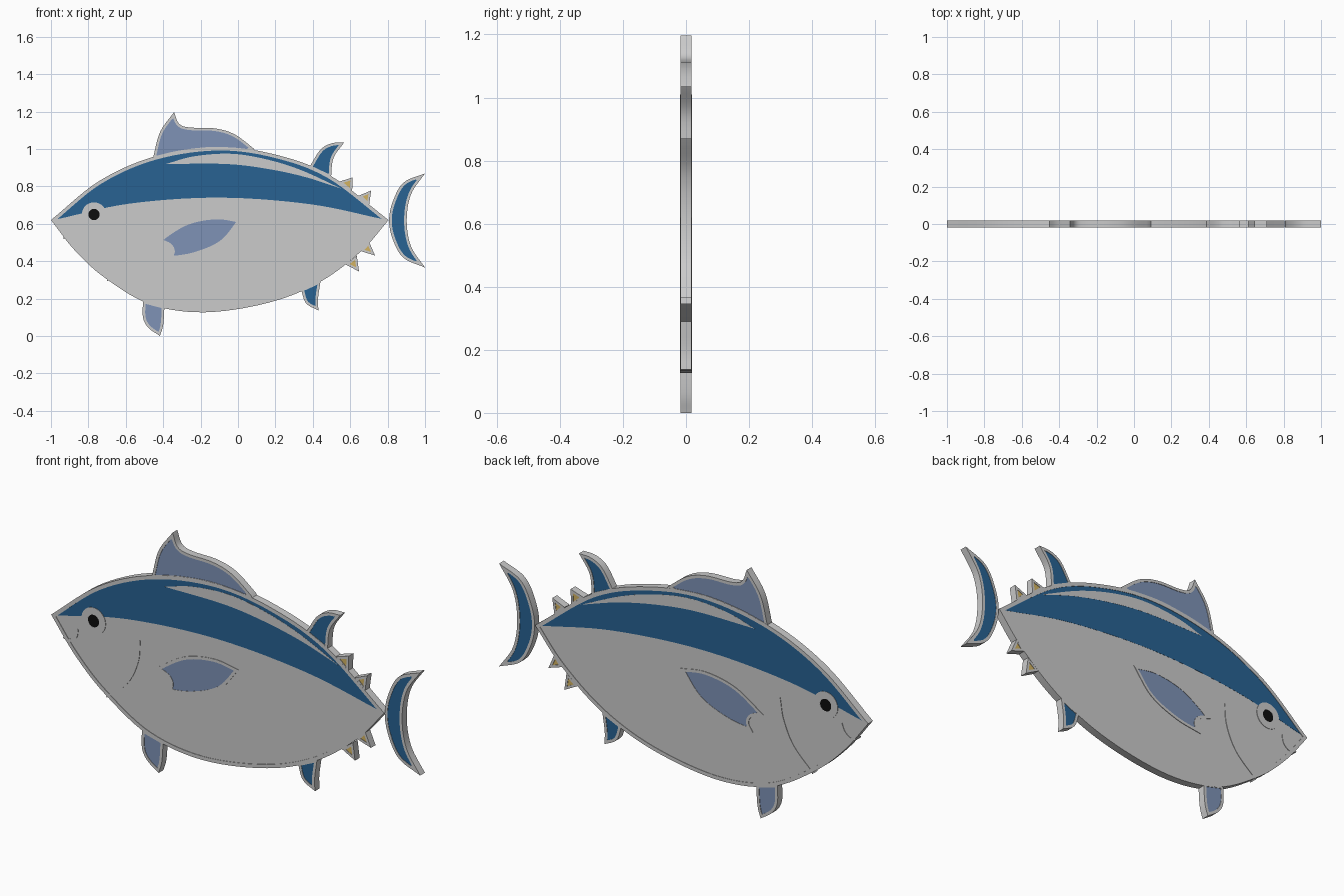
import bpy, bmesh, math
from mathutils import Vector as V
from mathutils.geometry import intersect_point_line

if "Cube" in bpy.data.objects:
    bpy.data.objects.remove(bpy.data.objects["Cube"])

T = 0.0185       # half thickness at the raised rims
FACE = 0.016     # half thickness of the recessed faces


def material(name, rgb):
    m = bpy.data.materials.new(name)
    m.diffuse_color = (*rgb, 1)
    m.use_nodes = True
    m.node_tree.nodes["Principled BSDF"].inputs["Base Color"].default_value = m.diffuse_color
    return m


BLUE = material("deep_blue", (0.021, 0.122, 0.29))
PALE = material("pale_blue", (0.21, 0.29, 0.47))
GOLD = material("gold", (0.65, 0.45, 0.12))
BLACK = material("black", (0.004, 0.004, 0.004))


def run(pts, n=7):
    """Smooth open curve through a few points."""
    p = [V(q) for q in pts]
    p = [2 * p[0] - p[1]] + p + [2 * p[-1] - p[-2]]
    out = []
    for a, b, c, d in zip(p, p[1:], p[2:], p[3:]):
        for i in range(n):
            t = i / n
            out.append(0.5 * (2 * b + (c - a) * t + (2 * a - 5 * b + 4 * c - d) * t * t
                              + (3 * b - a - 3 * c + d) * t ** 3))
    return out + [p[-2]]


def outline(*runs):
    """Closed outline of smooth runs meeting at sharp corners."""
    out = []
    for r in runs:
        out += run(r)[:-1]
    if (V(runs[-1][-1]) - V(runs[0][0])).length > 1e-4:
        out.append(V(runs[-1][-1]))
    return out


def inset(pts, w):
    """Outline moved inwards by w, folded points dropped."""
    n = len(pts)
    area = sum(pts[i - 1].x * pts[i].y - pts[i].x * pts[i - 1].y for i in range(n))
    s = w if area > 0 else -w
    out = []
    for i in range(n):
        d0 = (pts[i] - pts[i - 1]).normalized()
        d1 = (pts[(i + 1) % n] - pts[i]).normalized()
        n0, n1 = V((-d0.y, d0.x)), V((-d1.y, d1.x))
        q = pts[i] + (n0 + n1) * (s / max(0.1, 1 + n0.dot(n1)))
        ok = True
        for j in range(n):
            c, t = intersect_point_line(q, pts[j - 1], pts[j])
            c = V(c[:2])
            c = pts[j - 1] if t < 0 else pts[j] if t > 1 else c
            if (q - c).length < w * 0.97:
                ok = False
                break
        if ok:
            out.append(q)
    return out


def slab(name, loops, half, mat=None):
    """Upright flat plate from outlines; a second outline is a hole."""
    cu = bpy.data.curves.new(name, 'CURVE')
    cu.dimensions, cu.fill_mode, cu.extrude = '2D', 'BOTH', half
    for pts in loops:
        sp = cu.splines.new('POLY')
        sp.points.add(len(pts) - 1)
        for p, q in zip(sp.points, pts):
            p.co = (q.x, q.y, 0, 1)
        sp.use_cyclic_u = True
    ob = bpy.data.objects.new(name, cu)
    ob.rotation_euler.x = math.pi / 2
    bpy.context.collection.objects.link(ob)
    bpy.ops.object.select_all(action='DESELECT')
    ob.select_set(True)
    bpy.context.view_layer.objects.active = ob
    bpy.ops.object.convert(target='MESH')
    ob = bpy.context.object
    bm = bmesh.new()
    bm.from_mesh(ob.data)
    bmesh.ops.remove_doubles(bm, verts=bm.verts, dist=1e-5)
    bmesh.ops.recalc_face_normals(bm, faces=bm.faces)
    bm.to_mesh(ob.data)
    bm.free()
    if mat:
        ob.data.materials.clear()
        ob.data.materials.append(mat)
    bpy.ops.object.shade_smooth_by_angle(angle=math.radians(35))
    return ob


def framed(name, pts, w, mat=None, rim=T - 0.0003, face=FACE):
    """Raised grey rim around a recessed face."""
    inner = inset(pts, w)
    slab(name + "_rim", [pts, inner], rim)
    slab(name + "_face", [inner], face, mat)
    return inner


def disc(x, z, r, n=40):
    return [V((x + r * math.cos(2 * math.pi * i / n), z + r * math.sin(2 * math.pi * i / n)))
            for i in range(n)]


def stroke(name, pts, w):
    """Thin raised line with tapered ends."""
    p = run(pts)
    a, b = [], []
    for i, q in enumerate(p):
        d = (p[min(i + 1, len(p) - 1)] - p[max(i - 1, 0)]).normalized()
        k = w * (0.35 + 0.65 * math.sin(math.pi * i / (len(p) - 1)))
        a.append(q + V((-d.y, d.x)) * k)
        b.append(q - V((-d.y, d.x)) * k)
    slab(name, [a + b[::-1]], T)


# body
body = outline(
    [(-1, .62), (-.74, .83), (-.445, .96), (-.107, 1.01), (.2, .97), (.49, .86), (.805, .62)],
    [(.805, .62), (.66, .455), (.44, .29), (.17, .18), (-.176, .127), (-.47, .17),
     (-.71, .31), (-.87, .455), (-1, .62)])
inner = framed("body", body, .018, rim=T)

# blue back and its silver highlight
back = [p for p in inner if p.y > .635]
back += run([(.775, .625), (.385, .705), (-.1, .74), (-.58, .708), (-.965, .625)])
slab("back_stripe", [back], FACE + .0006, BLUE)
slab("silver_highlight", [outline(
    [(-.385, .92), (-.24, .96), (-.05, .975), (.13, .95), (.33, .89), (.56, .785)],
    [(.56, .785), (.36, .85), (.15, .895), (-.07, .92), (-.385, .92)])], FACE + .0012)

# eye, mouth and gill
slab("eye_ring", [disc(-.77, .65, .065), disc(-.77, .65, .03)], T)
slab("pupil", [disc(-.77, .65, .03)], T - .0005, BLACK)
stroke("mouth", [(-.935, .525), (-.9, .52), (-.868, .545), (-.855, .585)], .007)
stroke("gill", [(-.52, .62), (-.535, .515), (-.59, .4), (-.7, .295)], .008)

# side fin
framed("side_fin", outline(
    [(-.433, .51), (-.28, .605), (-.12, .638), (.016, .62)],
    [(.016, .62), (-.085, .5), (-.23, .435), (-.375, .41)],
    [(-.375, .41), (-.352, .45), (-.37, .485), (-.433, .51)]), .014, PALE, T, FACE + .001)

# back fins
framed("front_back_fin", outline(
    [(-.455, .95), (-.417, 1.09), (-.342, 1.197)],
    [(-.342, 1.197), (-.315, 1.135), (-.257, 1.115), (-.123, 1.11), (-.016, 1.077), (.1, .99)],
    [(.1, .978), (-.107, .998), (-.3, .98), (-.455, .945)]), .014, PALE)
framed("rear_back_fin", outline(
    [(.38, .9), (.44, .995), (.5, 1.03), (.567, 1.035)],
    [(.567, 1.035), (.51, .95), (.497, .845)],
    [(.497, .845), (.38, .9)]), .014, BLUE)

# belly fins
framed("front_belly_fin", outline(
    [(-.508, .19), (-.508, .1), (-.48, .045), (-.417, 0)],
    [(-.417, 0), (-.4, .06), (-.393, .16)],
    [(-.393, .16), (-.508, .19)]), .014, PALE)
framed("rear_belly_fin", outline(
    [(.337, .25), (.364, .175), (.43, .137)],
    [(.43, .137), (.428, .2), (.442, .298)],
    [(.442, .298), (.337, .25)]), .014, BLUE)

# tail
framed("tail", outline(
    [(1, .87), (.885, .82), (.828, .72), (.808, .618), (.828, .515), (.885, .418), (1, .366)],
    [(1, .366), (.925, .48), (.902, .618), (.925, .757), (1, .87)]), .014, BLUE)

# small finlets
for i, (a, b, c) in enumerate([
        ((.54, .825), (.613, .848), (.61, .765)), ((.645, .75), (.712, .778), (.7, .695)),
        ((.7, .505), (.733, .43), (.655, .455)), ((.635, .43), (.647, .345), (.575, .383))]):
    framed(f"finlet_{i + 1}", [V(a), V(b), V(c)], .012, GOLD)
